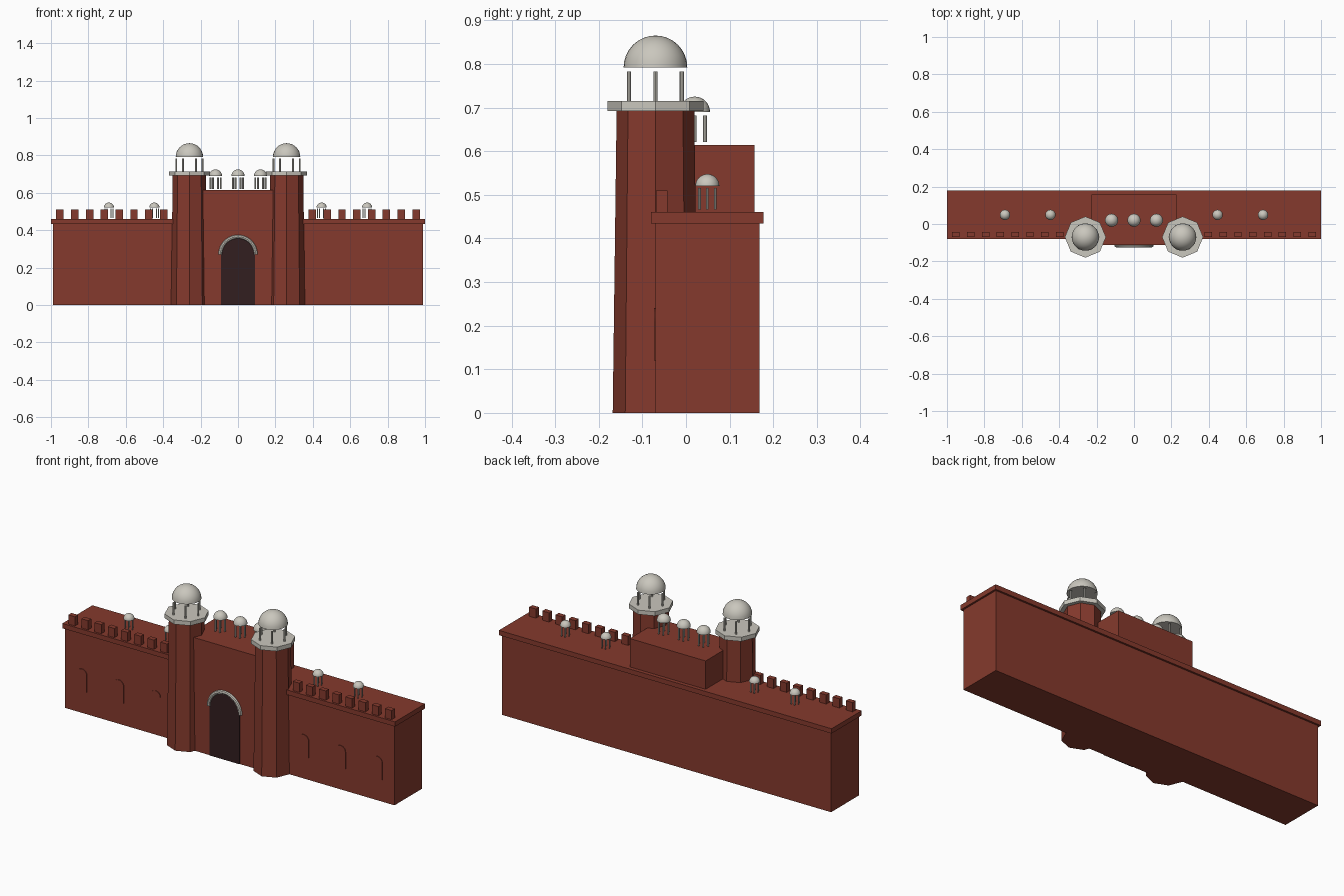
import bpy, bmesh, math
from mathutils import Matrix

if "Cube" in bpy.data.objects:
    bpy.data.objects.remove(bpy.data.objects["Cube"])


def material(name, rgb):
    m = bpy.data.materials.new(name)
    m.diffuse_color = (*rgb, 1)
    m.use_nodes = True
    m.node_tree.nodes["Principled BSDF"].inputs["Base Color"].default_value = m.diffuse_color
    return m


RED = material("red_sandstone", (0.235, 0.042, 0.026))
MARBLE = material("pale_marble", (0.59, 0.57, 0.51))
DARK = material("dark_doorway", (0.032, 0.013, 0.014))


def finish(name, bm, mat, smooth=False):
    bmesh.ops.recalc_face_normals(bm, faces=bm.faces)
    me = bpy.data.meshes.new(name)
    bm.to_mesh(me)
    bm.free()
    me.materials.append(mat)
    ob = bpy.data.objects.new(name, me)
    bpy.context.collection.objects.link(ob)
    if smooth:
        bpy.ops.object.select_all(action='DESELECT')
        ob.select_set(True)
        bpy.context.view_layer.objects.active = ob
        bpy.ops.object.shade_smooth_by_angle(angle=math.radians(40))
    return ob


def box(name, x0, x1, y0, y1, z0, z1, mat=RED):
    bm = bmesh.new()
    m = Matrix.Translation(((x0 + x1) / 2, (y0 + y1) / 2, (z0 + z1) / 2))
    bmesh.ops.create_cube(bm, size=1, matrix=m @ Matrix.Diagonal((x1 - x0, y1 - y0, z1 - z0, 1)))
    return finish(name, bm, mat)


def prism(name, x, y, z0, z1, r0, r1, sides, mat, smooth=False):
    bm = bmesh.new()
    bmesh.ops.create_cone(bm, cap_ends=True, segments=sides, radius1=r0, radius2=r1,
                          depth=z1 - z0, matrix=Matrix.Translation((x, y, (z0 + z1) / 2)))
    return finish(name, bm, mat, smooth)


def dome(name, x, y, z, r):
    bm = bmesh.new()
    bmesh.ops.create_uvsphere(bm, u_segments=28, v_segments=16, radius=r)
    bmesh.ops.bisect_plane(bm, geom=bm.verts[:] + bm.edges[:] + bm.faces[:], dist=1e-5,
                           plane_co=(0, 0, 0), plane_no=(0, 0, 1), clear_inner=True)
    bmesh.ops.holes_fill(bm, edges=[e for e in bm.edges if e.is_boundary], sides=0)
    bmesh.ops.translate(bm, verts=bm.verts, vec=(x, y, z))
    return finish(name, bm, MARBLE, True)


def kiosk(name, x, y, post_z0, post_z1, dome_z, dome_r, ring_r, post_r):
    # six slim posts under a half-round dome
    for i in range(6):
        a = i * math.pi / 3
        prism(f"{name}_post", x + ring_r * math.cos(a), y + ring_r * math.sin(a),
              post_z0, post_z1, post_r, post_r, 8, MARBLE, True)
    dome(f"{name}_dome", x, y, dome_z, dome_r)


def arch_plate(name, x, half, z0, spring, y_front, y_back, mat, n=16):
    # round-headed panel extruded along y
    pts = [(x - half, z0), (x + half, z0)]
    pts += [(x + half * math.cos(math.pi * i / n), spring + half * math.sin(math.pi * i / n))
            for i in range(n + 1)]
    bm = bmesh.new()
    f = bm.faces.new([bm.verts.new((px, y_front, pz)) for px, pz in pts])
    ext = bmesh.ops.extrude_face_region(bm, geom=[f])["geom"]
    bmesh.ops.translate(bm, verts=[v for v in ext if isinstance(v, bmesh.types.BMVert)],
                        vec=(0, y_back - y_front, 0))
    return finish(name, bm, mat)


def arch_trim(name, r, tube, z, y, n=24, k=8):
    # half torus around the doorway head
    bm = bmesh.new()
    rings = []
    for i in range(n + 1):
        a = math.pi * i / n
        ring = []
        for j in range(k):
            b = 2 * math.pi * j / k
            d = r + tube * math.cos(b)
            ring.append(bm.verts.new((d * math.cos(a), y + tube * math.sin(b), z + d * math.sin(a))))
        rings.append(ring)
    for p, q in zip(rings, rings[1:]):
        for j in range(k):
            bm.faces.new((p[j], p[(j + 1) % k], q[(j + 1) % k], q[j]))
    bm.faces.new(rings[0])
    bm.faces.new(rings[-1])
    return finish(name, bm, MARBLE, True)


# Long wall, cornice and gate block
box("wall", -0.99, 0.99, -0.07, 0.168, 0, 0.434)
box("cornice", -1, 1, -0.08, 0.178, 0.434, 0.46)
box("gate_block", -0.228, 0.228, -0.113, 0.157, 0, 0.614)

# Doorway
arch_plate("doorway", 0, 0.09, 0, 0.27, -0.116, -0.11, DARK, 24)
arch_trim("doorway_trim", 0.095, 0.01, 0.27, -0.115)

for s in (-1, 1):
    # Gate towers with platform and large kiosk
    prism("tower", s * 0.26, -0.07, 0, 0.693, 0.098, 0.089, 8, RED)
    prism("tower_platform", s * 0.26, -0.07, 0.692, 0.715, 0.11, 0.11, 8, MARBLE)
    kiosk("tower_kiosk", s * 0.26, -0.07, 0.715, 0.783, 0.792, 0.073, 0.07, 0.005)
    # Battlements
    for i in range(8):
        x = s * (0.952 - 0.0792 * i)
        box("merlon", x - 0.02, x + 0.02, -0.069, -0.042, 0.46, 0.51)
    # Blind niches on the wall face
    for x in (0.446, 0.667, 0.888):
        arch_plate("niche", s * x, 0.03, 0.12, 0.21, -0.0735, -0.068, RED)
    # Small kiosks on the wall roof
    for x in (0.447, 0.69):
        kiosk("wall_kiosk", s * x, 0.049, 0.466, 0.515, 0.52, 0.0275, 0.021, 0.003)

# Row of kiosks above the gate
for x in (-0.12, 0, 0.12):
    kiosk("gate_kiosk", x, 0.02, 0.621, 0.682, 0.69, 0.035, 0.027, 0.0045)
